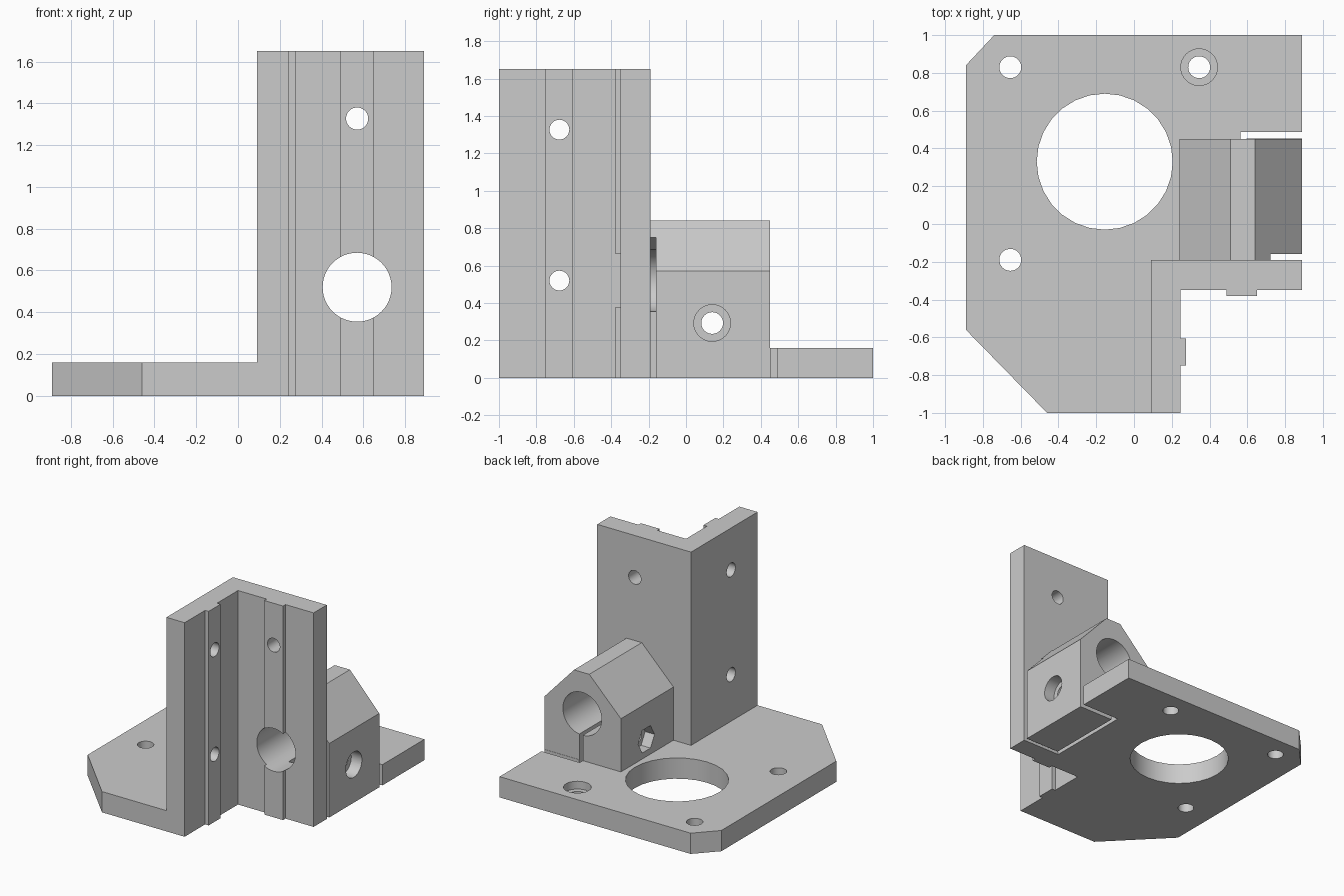
import bpy, bmesh, math
from mathutils import Matrix, Vector

cube = bpy.data.objects.get("Cube")
if cube:
    bpy.data.objects.remove(cube, do_unlink=True)

grey = bpy.data.materials.new("light_grey_plastic")
grey.use_nodes = True
colour = (0.6, 0.6, 0.6, 1)
grey.diffuse_color = colour
grey.node_tree.nodes["Principled BSDF"].inputs["Base Color"].default_value = colour


def prism(name, outline, axis, start, end):
    """Extrude a 2D outline along z (outline in x, y) or y (outline in x, z)."""
    bm = bmesh.new()
    place = {"z": lambda a, b: (a, b, start), "y": lambda a, b: (a, start, b)}[axis]
    face = bm.faces.new([bm.verts.new(place(a, b)) for a, b in outline])
    step = Vector((0, 0, end - start)) if axis == "z" else Vector((0, end - start, 0))
    new = bmesh.ops.extrude_face_region(bm, geom=[face])["geom"]
    bmesh.ops.translate(bm, vec=step, verts=[v for v in new if isinstance(v, bmesh.types.BMVert)])
    return finish(name, bm)


def box(name, x0, x1, y0, y1, z0, z1):
    return prism(name, [(x0, y0), (x1, y0), (x1, y1), (x0, y1)], "z", z0, z1)


def cylinder(name, axis, centre, radius, length, sides=32):
    bm = bmesh.new()
    turn = {"x": Matrix.Rotation(math.pi / 2, 4, "Y"),
            "y": Matrix.Rotation(math.pi / 2, 4, "X"),
            "z": Matrix.Identity(4)}[axis]
    bmesh.ops.create_cone(bm, cap_ends=True, segments=sides, radius1=radius, radius2=radius,
                          depth=length, matrix=Matrix.Translation(centre) @ turn)
    return finish(name, bm)


def finish(name, bm):
    bmesh.ops.recalc_face_normals(bm, faces=bm.faces)
    mesh = bpy.data.meshes.new(name)
    bm.to_mesh(mesh)
    bm.free()
    mesh.materials.append(grey)
    obj = bpy.data.objects.new(name, mesh)
    bpy.context.collection.objects.link(obj)
    return obj


def combine(body, parts, operation):
    """Apply each part to the body with a boolean, then discard the part."""
    for part in parts:
        mod = body.modifiers.new(part.name, "BOOLEAN")
        mod.operation, mod.solver, mod.object = operation, "EXACT", part
        bpy.context.view_layer.objects.active = body
        bpy.ops.object.modifier_apply(modifier=mod.name)
        bpy.data.objects.remove(part, do_unlink=True)


# Base plate with clipped corners
bracket = prism("motor_bracket", [
    (-0.89, 0.84), (-0.89, -0.56), (-0.46, -1), (0.2, -1), (0.2, -0.3),
    (0.89, -0.3), (0.89, 1), (-0.74, 1)], "z", 0, 0.16)

# Upright corner wall, including the two raised guide ribs
wall = prism("corner_wall", [
    (0.09, -1), (0.245, -1), (0.245, -0.75), (0.275, -0.75), (0.275, -0.605),
    (0.245, -0.605), (0.245, -0.35), (0.49, -0.35), (0.49, -0.38), (0.65, -0.38),
    (0.65, -0.35), (0.89, -0.35), (0.89, -0.19), (0.09, -0.19)], "z", 0, 1.65)

# Rod clamp block with sloped shoulders
block = prism("clamp_block", [
    (0.24, 0), (0.89, 0), (0.89, 0.57), (0.64, 0.84), (0.51, 0.84), (0.24, 0.57)],
    "y", -0.25, 0.45)
combine(bracket, [wall, block], "UNION")

# Clamp slits that free the outer jaw
rod_x, rod_z = 0.57, 0.52
cuts = [
    box("jaw_slit", 0.565, 0.595, -0.19, 0.488, -0.1, rod_z),
    box("plate_slit", 0.565, 1, 0.452, 0.488, -0.1, 0.3),
    prism("wall_slit", [(0.565, -0.1), (1, -0.1), (1, 0.75), (0.66, 0.75), (0.565, 0.68)],
          "y", -0.19, -0.16),
]

# Rod bore and motor opening
cuts += [
    cylinder("rod_bore", "y", (rod_x, 0, rod_z), 0.165, 2.4, 48),
    cylinder("motor_opening", "z", (-0.155, 0.33, 0), 0.36, 1, 28),
]

# Plate screw holes, one with a counterbore
for x, y in [(-0.655, 0.83), (-0.655, -0.19), (0.345, 0.83)]:
    cuts.append(cylinder("plate_hole", "z", (x, y, 0), 0.058, 1))
cuts.append(cylinder("plate_counterbore", "z", (0.345, 0.83, 0.3), 0.097, 0.4))

# Wall screw holes
for z in (0.52, 1.327):
    cuts.append(cylinder("side_wall_hole", "x", (0.15, -0.677, z), 0.053, 0.5))
cuts.append(cylinder("back_wall_hole", "y", (rod_x, -0.3, 1.327), 0.053, 0.6))

# Clamp screw hole with a round head recess and a hexagonal nut trap
cuts += [
    cylinder("clamp_hole", "x", (0.57, 0.14, 0.293), 0.058, 1),
    cylinder("head_recess", "x", (1.0, 0.14, 0.293), 0.098, 0.4),
    cylinder("nut_trap", "x", (0.12, 0.14, 0.293), 0.1, 0.4, 6),
]
combine(bracket, cuts, "DIFFERENCE")

# Round surfaces smooth, edges crisp
bpy.ops.object.select_all(action="DESELECT")
bracket.select_set(True)
bpy.context.view_layer.objects.active = bracket
bpy.ops.object.shade_smooth_by_angle(angle=math.radians(30))
